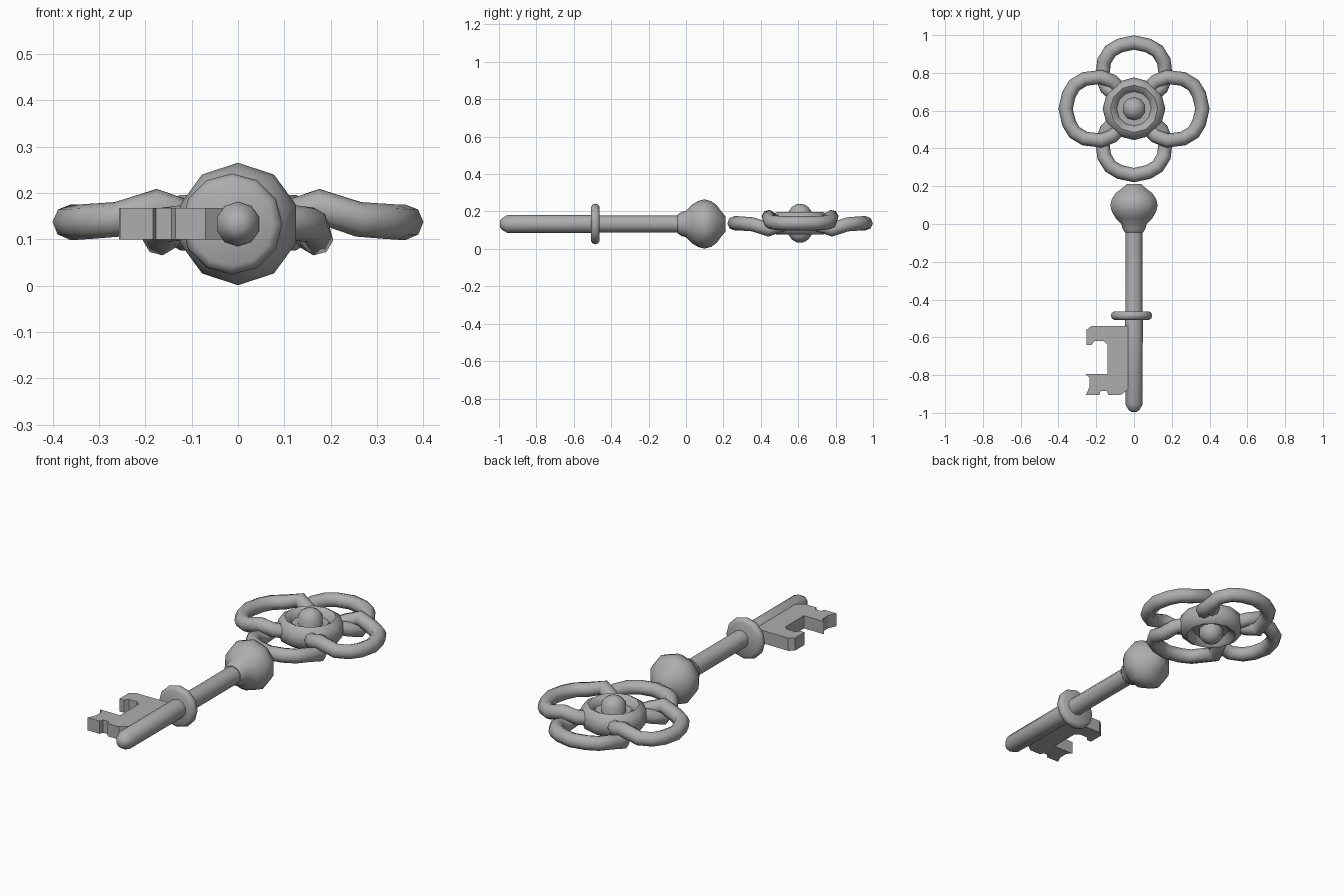
import bpy, bmesh, math

if "Cube" in bpy.data.objects:
    bpy.data.objects.remove(bpy.data.objects["Cube"])

ZC = 0.133            # height of the key's axis
BOW_Y = 0.61          # centre of the four-lobed handle
metal = bpy.data.materials.new("grey_metal")
metal.diffuse_color = (0.42, 0.42, 0.42, 1)
metal.use_nodes = True
metal.node_tree.nodes["Principled BSDF"].inputs["Base Color"].default_value = metal.diffuse_color


def add_mesh(name, bm, loc, smooth=40):
    bmesh.ops.recalc_face_normals(bm, faces=bm.faces)
    me = bpy.data.meshes.new(name)
    bm.to_mesh(me)
    bm.free()
    ob = bpy.data.objects.new(name, me)
    bpy.context.collection.objects.link(ob)
    ob.location = loc
    me.materials.append(metal)
    if smooth:
        bpy.ops.object.select_all(action='DESELECT')
        ob.select_set(True)
        bpy.context.view_layer.objects.active = ob
        bpy.ops.object.shade_smooth_by_angle(angle=math.radians(smooth))
    return ob


def lathe(name, profile, sides, axis, loc, closed=False, smooth=50):
    """Revolve (position, radius) pairs around the y or z axis."""
    bm = bmesh.new()
    rings = []
    for p, r in profile:
        ring = []
        for i in range(sides):
            a = 2 * math.pi * i / sides
            s, c = r * math.sin(a), r * math.cos(a)
            ring.append(bm.verts.new((s, p, c) if axis == 'Y' else (s, c, p)))
        rings.append(ring)
    pairs = list(zip(rings, rings[1:]))
    if closed:
        pairs.append((rings[-1], rings[0]))
    else:
        bm.faces.new(rings[0])
        bm.faces.new(rings[-1])
    for a, b in pairs:
        for i in range(sides):
            j = (i + 1) % sides
            bm.faces.new((a[i], a[j], b[j], b[i]))
    return add_mesh(name, bm, loc, smooth)


# shaft with rounded tip
lathe("shaft", [(-0.995, 0.015), (-0.985, 0.03), (-0.955, 0.048), (-0.49, 0.049),
                (-0.47, 0.046), (0.02, 0.046)], 10, 'Y', (0, 0, ZC))

# ball between the shaft and the handle
lathe("ball", [(-0.045, 0.05), (-0.025, 0.064), (0.0, 0.07), (0.03, 0.102), (0.065, 0.123),
               (0.1, 0.132), (0.135, 0.122), (0.165, 0.1), (0.19, 0.065), (0.212, 0.04)],
      10, 'Y', (0, 0, ZC))

# collar ring above the bit
lathe("collar", [(-0.508, 0.09), (-0.5, 0.104), (-0.485, 0.109), (-0.47, 0.104), (-0.462, 0.09)],
      12, 'Y', (-0.013, 0, ZC))

# key bit: extruded outline
outline = [(-0.02, -0.54), (-0.225, -0.54), (-0.251, -0.56), (-0.251, -0.64), (-0.225, -0.64),
           (-0.209, -0.62), (-0.161, -0.62), (-0.14, -0.64), (-0.14, -0.794), (-0.257, -0.794),
           (-0.235, -0.815), (-0.235, -0.862), (-0.255, -0.905), (-0.183, -0.905),
           (-0.177, -0.885), (-0.143, -0.885), (-0.135, -0.905), (-0.07, -0.905), (-0.03, -0.875)]
bm = bmesh.new()
face = bm.faces.new([bm.verts.new((x, y, 0)) for x, y in outline])
ext = bmesh.ops.extrude_face_region(bm, geom=[face])
for v in ext["geom"]:
    if isinstance(v, bmesh.types.BMVert):
        v.co.z += 0.068
add_mesh("key_bit", bm, (0, 0, 0.1), smooth=0)

# handle loops: half path as (outward, sideways, lift), mirrored to the other half
half = [(0.345, 0.075, 0), (0.315, 0.125, 0.002), (0.26, 0.158, 0.006),
        (0.175, 0.168, 0.034), (0.115, 0.145, 0.012), (0.08, 0.105, 0)]
path = [(u, -v, w) for u, v, w in reversed(half)] + [(0.362, 0, 0)] + half
for k, name in enumerate(["right_loop", "top_loop", "left_loop", "bottom_loop"]):
    c, s = round(math.cos(k * math.pi / 2)), round(math.sin(k * math.pi / 2))
    lift = 1 if k % 2 == 0 else -1      # side loops pass over, the others under
    grow = 0.97 if k % 2 else 1.0
    cu = bpy.data.curves.new(name, 'CURVE')
    cu.dimensions = '3D'
    cu.bevel_depth = 0.038
    cu.bevel_resolution = 2
    cu.use_fill_caps = True
    sp = cu.splines.new('POLY')
    sp.points.add(len(path) - 1)
    for pt, (u, v, w) in zip(sp.points, path):
        u *= grow
        pt.co = (u * c - v * s, u * s + v * c, w * lift, 1)
    cu.materials.append(metal)
    ob = bpy.data.objects.new(name, cu)
    ob.location = (0, BOW_Y, ZC + 0.004)
    bpy.context.collection.objects.link(ob)

# medallion: ring, thin floor and central knob
ring = [(0.06 * math.sin(a), 0.125 + 0.041 * math.cos(a))
        for a in (2 * math.pi * i / 8 for i in range(8))]
lathe("medallion_ring", ring, 12, 'Z', (0, BOW_Y, ZC + 0.003), closed=True, smooth=60)
lathe("medallion_floor", [(-0.025, 0.1), (0.025, 0.1)], 12, 'Z', (0, BOW_Y, ZC + 0.003))
lathe("knob", [(-0.102, 0.018), (-0.088, 0.043), (-0.062, 0.062), (0.062, 0.062),
               (0.088, 0.043), (0.102, 0.018)], 10, 'Z', (0, BOW_Y, ZC + 0.004))
